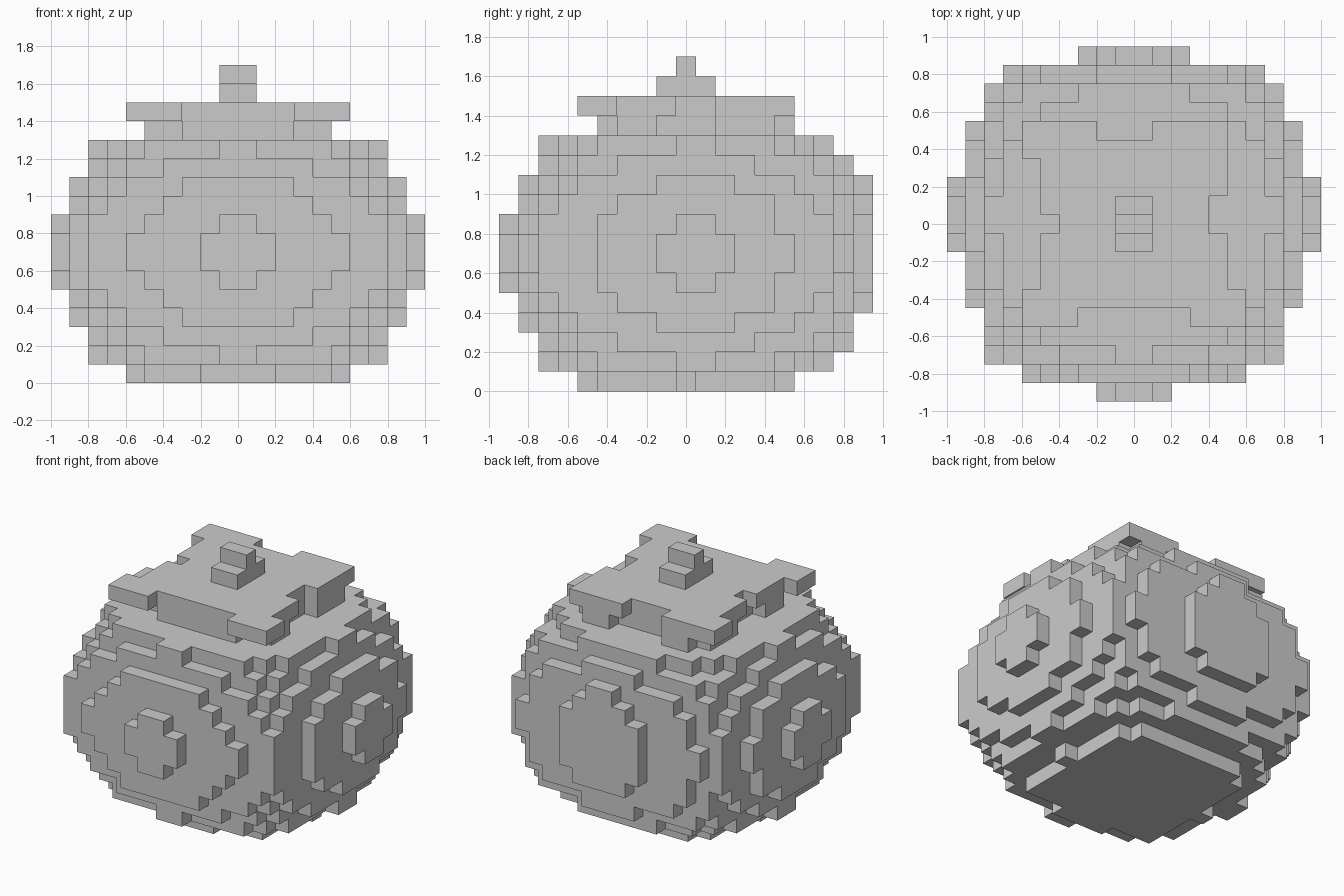
import bpy, bmesh

if "Cube" in bpy.data.objects:
    bpy.data.objects.remove(bpy.data.objects["Cube"])

S = 0.1  # block size


def box(x0, x1, y0, y1, z0, z1):
    """Block cells: x as cell edges, y as inclusive cell centres, z as cell edges."""
    return {(i, j, k) for i in range(x0, x1)
            for j in range(y0, y1 + 1) for k in range(z0, z1)}


# Round body: per distance from the mid-height, steps of (half width, first row, last row)
steps = [
    [(2, -9, -9), (6, -8, 8), (3, 9, 9), (7, 8, 8), (8, -7, 7), (9, -4, 5), (10, -1, 2)],
    [(1, -9, -9), (5, -8, 8), (3, 9, 9), (6, 8, 8), (8, -7, 7), (9, -4, 4), (10, 0, 1)],
    [(4, -8, 8), (2, 9, 9), (6, 8, 8), (7, -7, 7), (8, -6, 6), (9, -3, 4)],
    [(3, -8, 8), (5, 8, 8), (6, -7, 7), (7, -6, 7), (8, -5, 5), (9, -1, 2)],
    [(4, -7, 7), (2, 8, 8), (6, -6, 7), (7, -5, 6), (8, -3, 3)],
    [(1, -7, 7), (3, 7, 7), (5, -6, 6), (6, -5, 5), (7, -4, 4), (8, 0, 1)],
]
body = set()
for d, layer in enumerate(steps):
    for w, y0, y1 in layer:
        for k in (7 + d, 6 - d):
            body |= box(-w, w, y0, y1, k, k + 1)
body |= box(-1, 1, 9, 9, 10, 11)

# Flat foot
foot = set()
for w, y0, y1 in [(2, -5, 5), (4, -4, 5), (5, -4, 4), (6, 0, 0)]:
    foot |= box(-w, w, y0, y1, 0, 1)

# Square neck with thicker corners
neck = box(-3, 3, -4, 4, 13, 14) | box(-4, 4, -3, 4, 13, 14)
for x0, x1 in ((-5, -4), (4, 5)):
    neck |= box(x0, x1, -3, -2, 13, 14) | box(x0, x1, 2, 4, 13, 14)
neck |= box(-4, -2, 5, 5, 13, 14) | box(2, 4, 5, 5, 13, 14)

# Lid plate with flared corners
lid = box(-4, 4, -4, 4, 14, 15)
lid |= box(-5, 5, -4, -1, 14, 15) | box(-5, -4, 1, 4, 14, 15) | box(4, 5, 2, 4, 14, 15)
lid |= box(-6, -3, -5, -4, 14, 15) | box(3, 6, -5, -4, 14, 15)
lid |= box(-6, -2, 4, 5, 14, 15) | box(1, 5, 5, 5, 14, 15)

# Stepped knob
knob = box(-1, 1, -1, 1, 15, 16) | box(-1, 1, 0, 0, 16, 17)

parts = {"body": body, "foot": foot, "neck": neck, "lid": lid, "knob": knob}
solid = set().union(*parts.values())


def skin(name, cells):
    """Make the outer faces of a set of blocks, leaving out faces against other blocks."""
    bm = bmesh.new()
    verts = {}

    def vert(p):
        if p not in verts:
            verts[p] = bm.verts.new((p[0] * S, (p[1] - 0.5) * S, p[2] * S))
        return verts[p]

    for c in sorted(cells):
        for a in range(3):
            for side in (0, 1):
                n = list(c)
                n[a] += 2 * side - 1
                if tuple(n) in solid:
                    continue
                u, v = (a + 1) % 3, (a + 2) % 3
                quad = []
                for du, dv in ((0, 0), (1, 0), (1, 1), (0, 1)):
                    p = list(c)
                    p[a] += side
                    p[u] += du
                    p[v] += dv
                    quad.append(vert(tuple(p)))
                bm.faces.new(quad if side else quad[::-1])
    mesh = bpy.data.meshes.new(name)
    bm.to_mesh(mesh)
    bm.free()
    bpy.context.collection.objects.link(bpy.data.objects.new(name, mesh))


for name, cells in parts.items():
    skin(name, cells)
